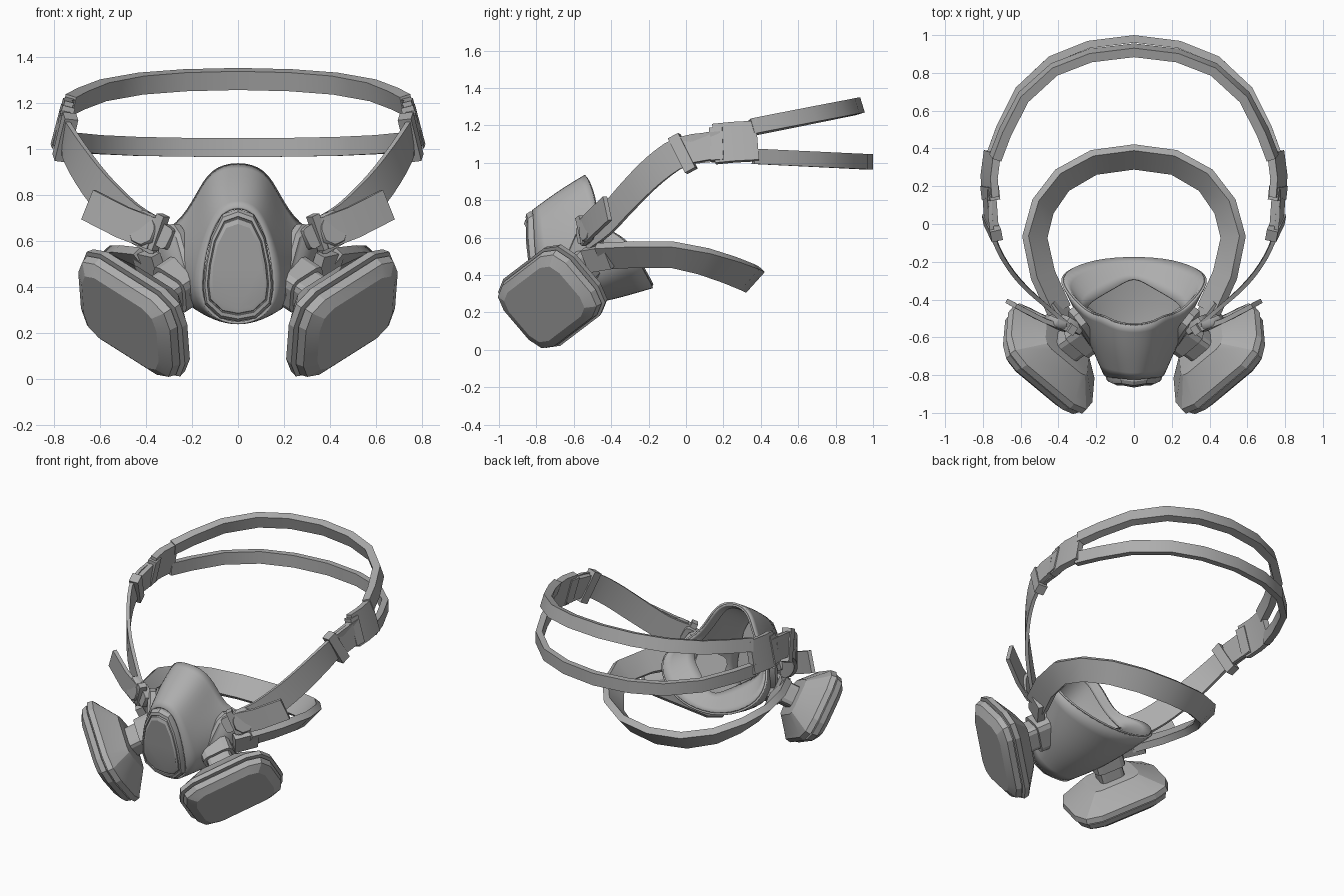
import bpy, math
from mathutils import Vector

if "Cube" in bpy.data.objects:
    bpy.data.objects.remove(bpy.data.objects["Cube"], do_unlink=True)

grey = bpy.data.materials.new("mid grey")
grey.use_nodes = True
grey.diffuse_color = (0.42, 0.42, 0.42, 1)
grey.node_tree.nodes["Principled BSDF"].inputs["Base Color"].default_value = grey.diffuse_color


def loft(name, rings, caps=True, mirror=False, smooth=30, subsurf=0, solid=0):
    """Skin a list of closed rings that share one point count."""
    n = len(rings[0])
    verts = [tuple(p) for ring in rings for p in ring]
    faces = [(i * n + j, i * n + (j + 1) % n, (i + 1) * n + (j + 1) % n, (i + 1) * n + j)
             for i in range(len(rings) - 1) for j in range(n)]
    if caps:
        faces += [tuple(reversed(range(n))), tuple(range(len(verts) - n, len(verts)))]
    mesh = bpy.data.meshes.new(name)
    mesh.from_pydata(verts, [], faces)
    mesh.materials.append(grey)
    mesh.shade_smooth()
    mesh.set_sharp_from_angle(angle=math.radians(smooth))
    obj = bpy.data.objects.new(name, mesh)
    bpy.context.collection.objects.link(obj)
    if mirror:
        obj.modifiers.new("mirror", 'MIRROR').use_mirror_merge = False
    if subsurf:
        obj.modifiers.new("round", 'SUBSURF').levels = subsurf
        obj.modifiers["round"].render_levels = subsurf
    if solid:
        obj.modifiers.new("wall", 'SOLIDIFY').thickness = solid
    return obj


def flip(points):
    """Continue a path that ends on the centre plane."""
    return points + [(-x, y, z) for x, y, z in reversed(points) if x > 0]


def curve(points, steps=3):
    """Smooth path through the points."""
    p = [Vector(q) for q in points]
    p = [2 * p[0] - p[1]] + p + [2 * p[-1] - p[-2]]
    out = []
    for a, b, c, d in zip(p, p[1:], p[2:], p[3:]):
        for k in range(steps):
            t = k / steps
            out.append(0.5 * (2 * b + (c - a) * t + (2 * a - 5 * b + 4 * c - d) * t * t
                              + (3 * b - a - 3 * c + d) * t ** 3))
    return out + [p[-2]]


def ribbon(name, points, width, thick, lean=0, **options):
    """Flat strap along a path; lean tips its outer face downwards."""
    p = [Vector(q) for q in points]
    rings = []
    for i, q in enumerate(p):
        t = (p[min(i + 1, len(p) - 1)] - p[max(i - 1, 0)]).normalized()
        side = Vector((t.y, -t.x, 0)).normalized()
        out = side * math.cos(lean) - Vector((0, 0, 1)) * math.sin(lean)
        out = (out - t * out.dot(t)).normalized()
        up = out.cross(t).normalized()
        w, h = up * width / 2, out * thick / 2
        rings.append([q + w + h, q + w - h, q - w - h, q - w + h])
    return loft(name, rings, **options)


def rounded(centre, u, v, hu, hv, cut, steps=2):
    """Ring shaped as a rectangle with faceted round corners."""
    ring = []
    for k, (a, b) in enumerate(((1, 1), (-1, 1), (-1, -1), (1, -1))):
        for s in range(steps + 1):
            ang = math.pi / 2 * (k + s / steps)
            ring.append(centre + u * (a * (hu - cut) + cut * math.cos(ang))
                        + v * (b * (hv - cut) + cut * math.sin(ang)))
    return ring


def plug(name, centre, axis, up, sections, **options):
    """Stack of rounded rectangles (depth, half width, half height, corner) behind a point."""
    centre, n = Vector(centre), Vector(axis).normalized()
    u = Vector(up).cross(n).normalized()
    v = n.cross(u)
    return loft(name, [rounded(centre - n * d, u, v, a, b, c) for d, a, b, c in sections],
                mirror=True, **options)


# Face piece: open cup from the face seal to the valve
seal = [(0, -.54, .935), (.11, -.52, .91), (.17, -.48, .8), (.25, -.475, .665),
        (.39, -.32, .6), (.37, -.25, .47), (.21, -.19, .365), (0, -.175, .33)]
lip = [(0, -.57, .9), (.09, -.56, .88), (.13, -.54, .8), (.22, -.52, .66),
       (.28, -.45, .57), (.18, -.385, .5), (.08, -.33, .44), (0, -.28, .4)]
middle = [(0, -.68, .85), (.11, -.66, .83), (.17, -.62, .7), (.25, -.57, .56),
          (.28, -.51, .44), (.23, -.5, .32), (.12, -.5, .26), (0, -.5, .24)]
front = [(0, -.82, .745), (.07, -.81, .72), (.12, -.81, .62), (.145, -.8, .5),
         (.155, -.79, .4), (.145, -.77, .32), (.08, -.75, .26), (0, -.74, .245)]


def loop(half):
    return half + [(-x, y, z) for x, y, z in reversed(half[1:-1])]


loft("face_piece", [loop(seal), loop(middle), loop(front)], caps=False,
     smooth=60, subsurf=2, solid=.012)
# Soft seal folding inwards from the rim
loft("face_seal", [loop(lip), loop(seal)], caps=False, smooth=60, subsurf=2, solid=.01)


# Exhalation valve: raised frame with a recessed front plate
def valve_ring(scale, push):
    return [(x * scale, y - push, .47 + (z - .47) * scale) for x, y, z in loop(front)]


loft("valve_frame", [valve_ring(.98, -.02), valve_ring(.98, .015), valve_ring(.93, .035),
                     valve_ring(.86, .038), valve_ring(.85, .03)], smooth=25)
loft("valve_plate", [valve_ring(.84, .025), valve_ring(.82, .04), valve_ring(.74, .046)], smooth=25)

# Filter cartridges, tipped outwards and down, with their necks
axis, tip = (.72, -.5, -.48), (.06, -.65, .76)
face = (.512, -.758, .243)
plug("filter_cartridge", face, axis, tip,
     [(0, .235, .17, .085), (.032, .288, .213, .11), (.068, .297, .222, .115), (.07, .285, .21, .11),
      (.078, .285, .21, .11), (.08, .315, .235, .13), (.115, .31, .23, .13), (.13, .285, .21, .11),
      (.22, .16, .12, .05), (.225, .1, .09, .04)], smooth=20)
plug("filter_neck", face, axis, tip,
     [(.2, .08, .07, .03), (.3, .08, .07, .03), (.3, .1, .09, .04), (.44, .1, .09, .04)], smooth=20)

# Side yoke that carries the neck and strap buckle
plug("side_yoke", (.285, -.575, .5), (.78, -.6, .05), (.35, .25, .8),
     [(0, .07, .16, .07), (.015, .085, .19, .085), (.05, .085, .19, .085)], smooth=35)
plug("yoke_arm", (.345, -.555, .63), (.5, -.85, .1), (-.5, 0, .8),
     [(0, .06, .05, .02), (.05, .06, .05, .02)])
plug("strap_button", (.42, -.545, .655), (.42, -.9, .1), (0, 0, 1),
     [(0, .06, .07, .058), (.012, .07, .08, .068), (.04, .07, .08, .068)], smooth=40)

# Front straps rising from the yoke, with loose tails
ribbon("front_strap", curve([(.34, -.54, .61), (.47, -.43, .69), (.6, -.31, .82),
                             (.7, -.17, .96), (.755, -.02, 1.06), (.765, .19, 1.09)]),
       .16, .022, mirror=True)
ribbon("strap_tail", [(.37, -.55, .63), (.5, -.5, .68), (.65, -.42, .757)], .14, .025, mirror=True)
ribbon("strap_buckle", [(.335, -.555, .63), (.365, -.535, .645)], .16, .05, mirror=True)
ribbon("strap_slider", [(.745, -.045, 1.035), (.755, .01, 1.065)], .21, .06, lean=-.15, mirror=True)
ribbon("strap_fold", [(.755, 0, 1.065), (.765, .14, 1.09)], .15, .045, lean=-.2, mirror=True)

# Head harness: forked side plates and two rear bands
ribbon("fork_end", [(.757, .13, 1.095), (.765, .2, 1.1)], .18, .055, lean=-.25, mirror=True)
ribbon("fork_plate", [(.76, .15, 1.1), (.767, .25, 1.11), (.75, .38, 1.117)],
       .215, .04, lean=-.25, mirror=True)
band = [(.765, .36), (.71, .51), (.61, .71), (.44, .87), (.24, .95), (0, .98)]
upper = [(x * .96, y * .92 + .018, 1.19 + .113 * ((y - .36) / .62)) for x, y in band]
lower = [(x, y, 1.035 - .03 * ((y - .36) / .62)) for x, y in band]
ribbon("upper_band", flip(upper), .085, .05, lean=-.3)
ribbon("lower_band", flip(lower), .082, .04)

# Neck strap, flared outwards towards its upper edge
neck = [(.395, -.46, .5), (.482, -.27, .51), (.525, -.07, .508), (.482, .093, .474),
        (.38, .232, .428), (.213, .326, .39), (0, .355, .376)]
ribbon("neck_strap", flip(neck), .15, .045, lean=math.radians(42), smooth=40)
ribbon("neck_strap_clip", [(.34, -.53, .48), (.43, -.41, .5)], .13, .05,
       lean=math.radians(25), mirror=True)
